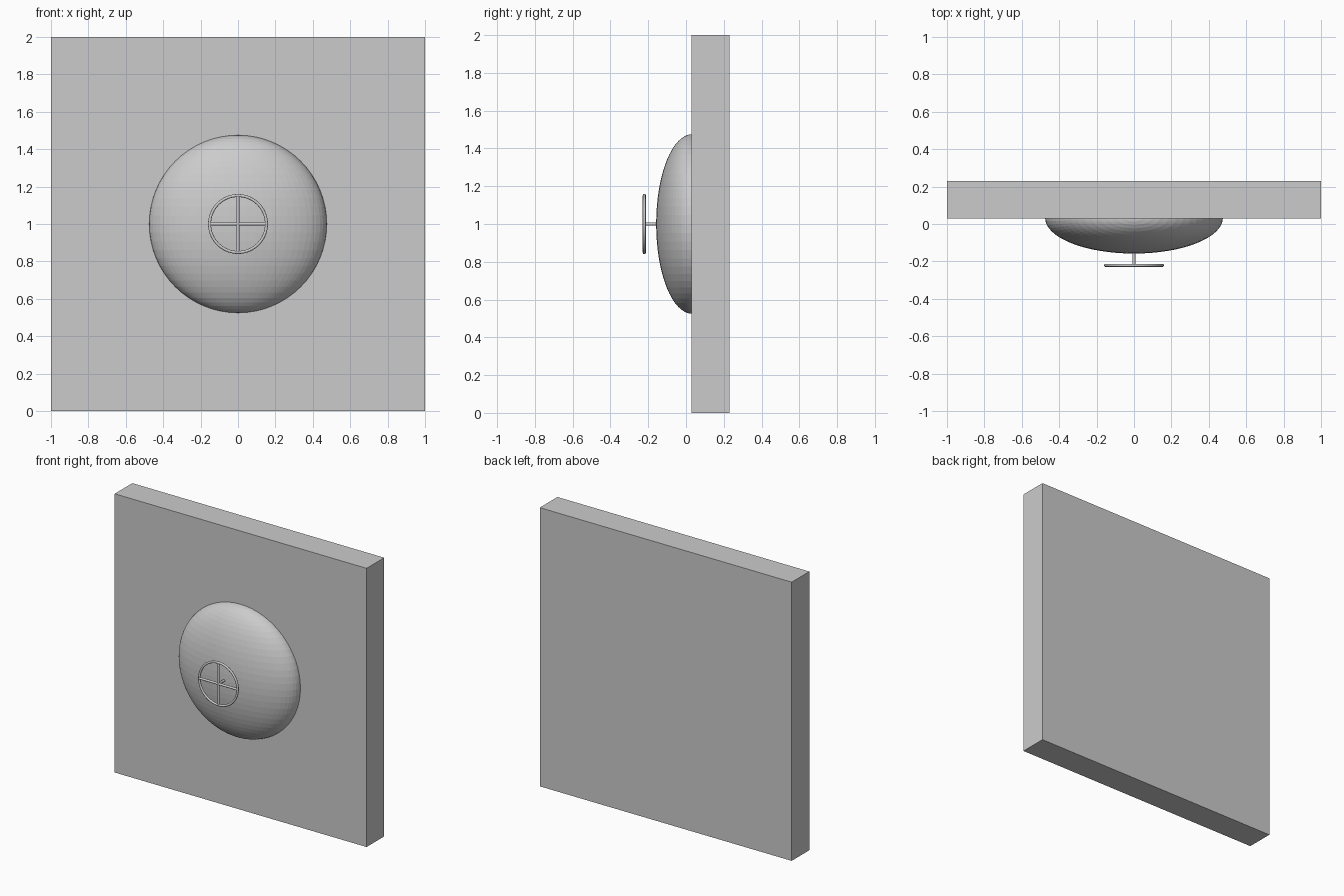
import bpy
from math import pi

if "Cube" in bpy.data.objects:
    bpy.data.objects.remove(bpy.data.objects["Cube"])

CZ = 1.0          # height of the door centre
WHEEL_Y = -0.221  # plane of the hand wheel


def rod(name, loc, rot, length, radius=0.008):
    bpy.ops.mesh.primitive_cylinder_add(vertices=24, radius=radius, depth=length,
                                        location=loc, rotation=rot)
    ob = bpy.context.object
    ob.name = name
    bpy.ops.object.shade_smooth_by_angle()
    return ob


# Square wall slab
bpy.ops.mesh.primitive_cube_add(size=1, location=(0, 0.13, CZ))
wall = bpy.context.object
wall.name = "wall"
wall.scale = (2, 0.2, 2)

# Domed door: flattened faceted sphere half sunk in the wall
bpy.ops.mesh.primitive_uv_sphere_add(segments=64, ring_count=32, radius=1,
                                     location=(0, 0.032, CZ))
door = bpy.context.object
door.name = "domed_door"
door.scale = (0.475, 0.19, 0.475)

# Hand wheel rim
bpy.ops.mesh.primitive_torus_add(major_segments=64, minor_segments=16,
                                 major_radius=0.152, minor_radius=0.008,
                                 location=(0, WHEEL_Y, CZ), rotation=(pi / 2, 0, 0))
bpy.context.object.name = "wheel_rim"
bpy.ops.object.shade_smooth_by_angle()

# Crossed spokes and the axle into the door
rod("spoke_vertical", (0, WHEEL_Y, CZ), (0, 0, 0), 0.304)
rod("spoke_horizontal", (0, WHEEL_Y, CZ), (0, pi / 2, 0), 0.304)
rod("axle", (0, -0.18, CZ), (pi / 2, 0, 0), 0.08)
